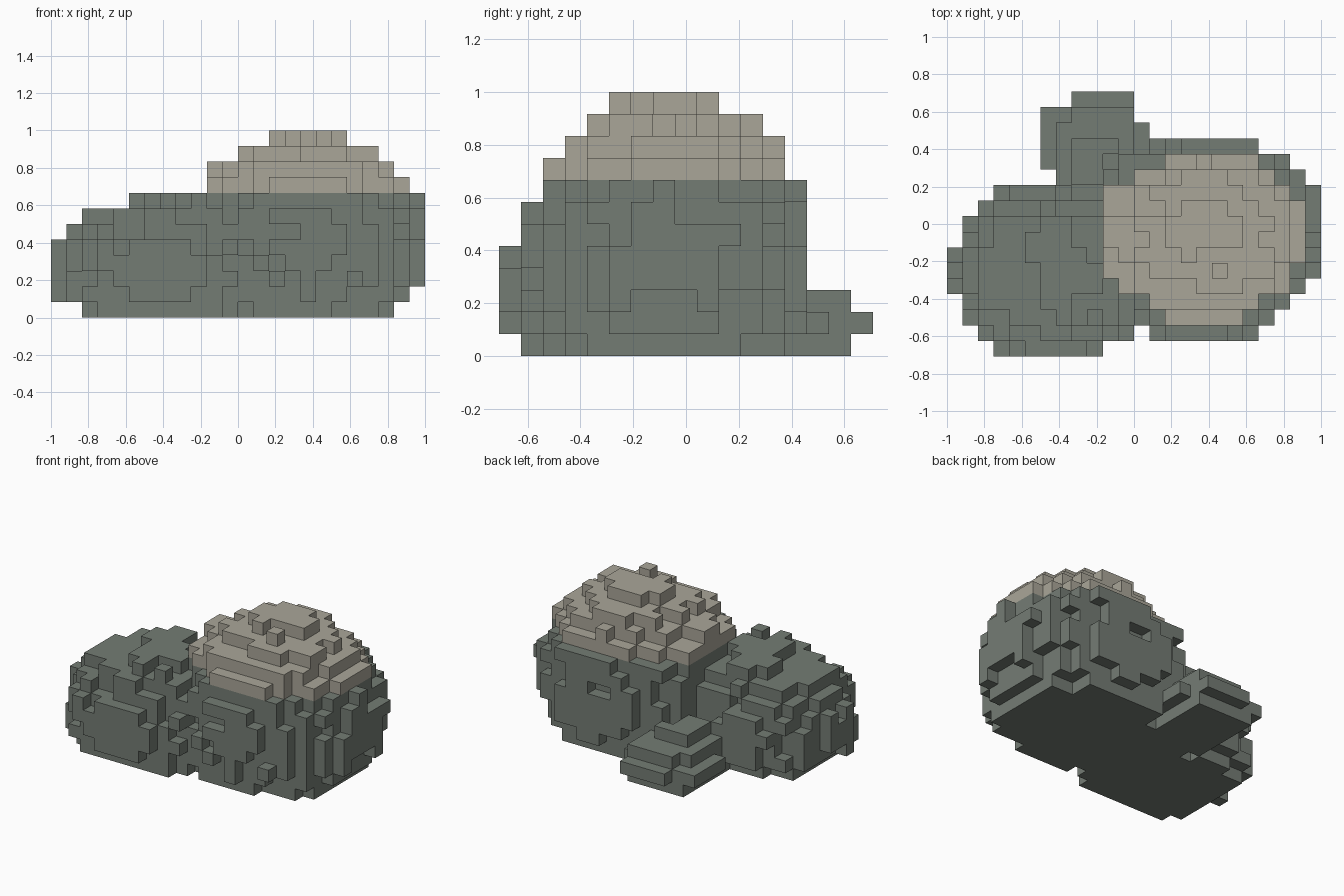
import bpy
import bmesh
from mathutils import Vector, noise

if "Cube" in bpy.data.objects:
    bpy.data.objects.remove(bpy.data.objects["Cube"], do_unlink=True)

CELL = 1 / 12
ORIGIN = Vector((-1, -17 / 24, 0))
HALF = Vector((0.5, 0.5, 0.5))
CAP_LAYER = 8      # layers from here up are pale
ROUGHNESS = 1.0    # height of the bumps, in cells


def flat_material(name, colour):
    mat = bpy.data.materials.new(name)
    mat.use_nodes = True
    mat.diffuse_color = colour
    bsdf = mat.node_tree.nodes["Principled BSDF"]
    bsdf.inputs["Base Color"].default_value = colour
    bsdf.inputs["Roughness"].default_value = 0.9
    return mat


MATERIALS = [
    flat_material("dark grey stone", (0.175, 0.202, 0.175, 1)),
    flat_material("pale stone cap", (0.402, 0.382, 0.318, 1)),
]


def rock_cells(centre, radii, layers):
    """Fill a bumpy ellipsoid, kept inside each layer's limits (x0, x1, y0, y1)."""
    cells = set()
    for k, (x0, x1, y0, y1) in enumerate(layers):
        for i in range(x0, x1):
            for j in range(y0, y1):
                point = Vector((i, j, k)) + HALF
                offset = point - Vector(centre)
                scaled = max(Vector(o / r for o, r in zip(offset, radii)).length, 0.01)
                depth = offset.length * (1 - 1 / scaled)
                if depth < ROUGHNESS * noise.noise(point * 0.63) - 0.12:
                    cells.add((i, j, k))
    return cells


def build_rock(name, cells, solid):
    """Make a face wherever a cell meets open space."""
    bm = bmesh.new()
    axes = [Vector((1, 0, 0)), Vector((0, 1, 0)), Vector((0, 0, 1))]
    for cell in sorted(cells):
        centre = Vector(cell) + HALF
        for a in range(3):
            for sign in (-1, 1):
                normal = axes[a] * sign
                if tuple(int(c) for c in Vector(cell) + normal) in solid:
                    continue
                u, v = axes[(a + 1) % 3] * sign, axes[(a + 2) % 3]
                corners = [centre + (normal + u * p + v * q) / 2
                           for p, q in ((-1, -1), (1, -1), (1, 1), (-1, 1))]
                face = bm.faces.new([bm.verts.new(ORIGIN + c * CELL) for c in corners])
                face.material_index = int(cell[2] >= CAP_LAYER)
    bmesh.ops.remove_doubles(bm, verts=bm.verts[:], dist=CELL / 100)
    mesh = bpy.data.meshes.new(name)
    bm.to_mesh(mesh)
    bm.free()
    for mat in MATERIALS:
        mesh.materials.append(mat)
    bpy.context.collection.objects.link(bpy.data.objects.new(name, mesh))


# Centre, radii and layer limits from the ground up, in cells
ROCKS = {
    "large_rock": ((16.5, 7.65, 4.5), (7.6, 6.7, 7.6),
                   [(11, 22, 2, 13), (10, 23, 1, 14)] + [(9, 24, 1, 14)] * 5
                   + [(9, 24, 2, 14), (9, 23, 2, 13), (10, 22, 3, 13),
                      (12, 21, 4, 12), (14, 19, 5, 10)]),
    "low_rock": ((7, 5.5, 3), (7.1, 5.6, 5.2),
                 [(2, 12, 1, 10)] + [(0, 14, 0, 11)] * 4
                 + [(1, 13, 0, 11), (2, 12, 1, 10), (4, 11, 2, 9)]),
    "small_back_rock": ((9.5, 13, 1.5), (3.6, 4, 2.5),
                        [(7, 12, 10, 16), (6, 13, 9, 17), (6, 12, 10, 16), (8, 11, 11, 14)]),
}

# Each rock keeps only the cells not already taken by a bigger one
solid = set()
parts = {}
for name, shape in ROCKS.items():
    parts[name] = rock_cells(*shape) - solid
    solid |= parts[name]
for name, cells in parts.items():
    build_rock(name, cells, solid)
